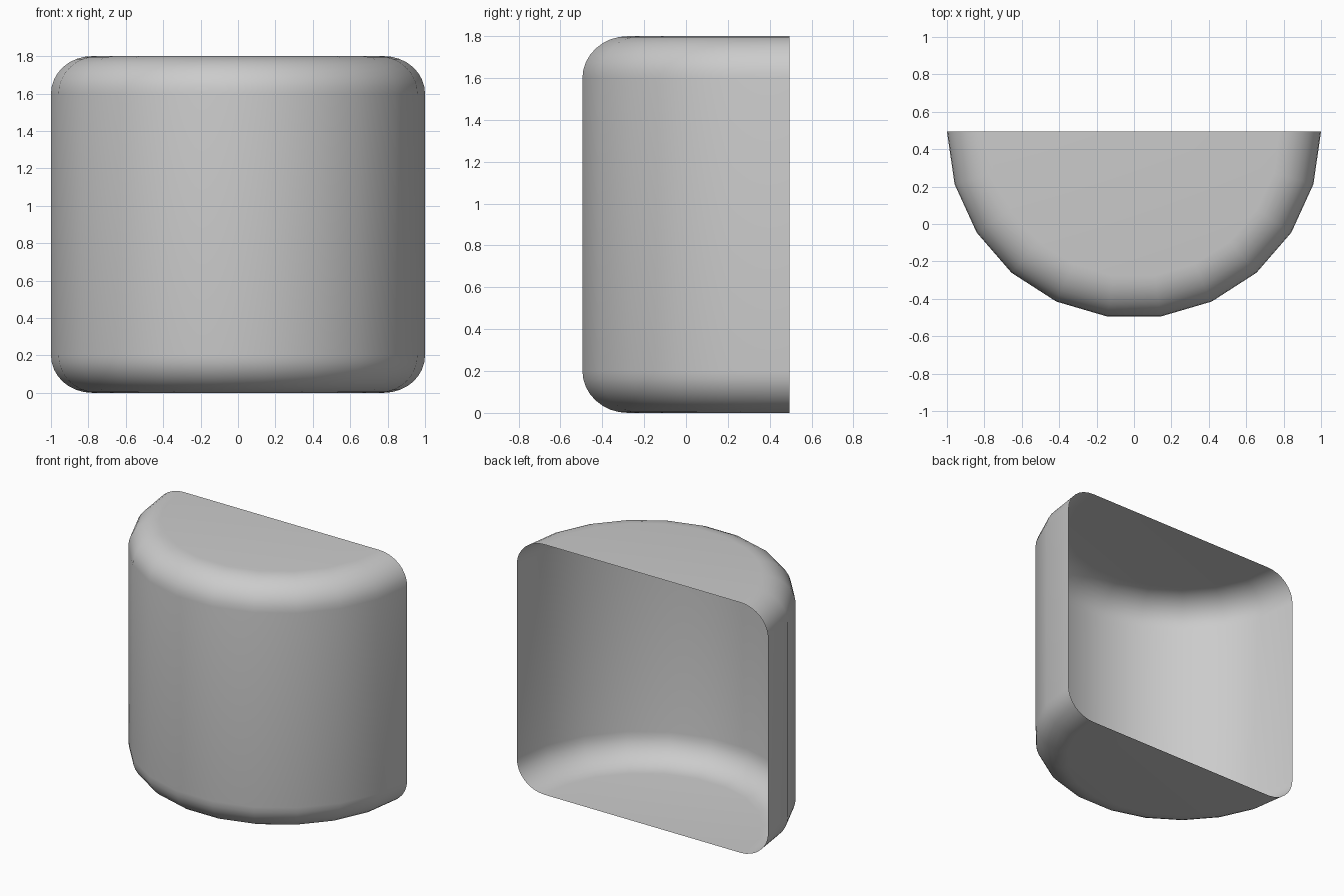
import bpy, bmesh
from math import sin, cos, pi

if "Cube" in bpy.data.objects:
    bpy.data.objects.remove(bpy.data.objects["Cube"])

RADIUS, HEIGHT = 1.0, 1.8
ROUND_R, ROUND_Z = 0.22, 0.20      # rim rounding, across and up
SIDES, ARC = 11, 8
AXIS_Y = 0.495

# Half profile (radius, height): bottom centre, rounded rims, top centre
lower = [(RADIUS - ROUND_R + ROUND_R * sin(pi / 2 * i / ARC),
          ROUND_Z - ROUND_Z * cos(pi / 2 * i / ARC)) for i in range(ARC + 1)]
upper = [(r, HEIGHT - z) for r, z in reversed(lower)]
profile = [(0, 0)] + lower + upper + [(0, HEIGHT)]

# Sweep the profile half a turn to get an open-backed half drum
bm = bmesh.new()
verts = [bm.verts.new((-r, AXIS_Y, z)) for r, z in profile]
edges = [bm.edges.new(pair) for pair in zip(verts, verts[1:])]
bmesh.ops.spin(bm, geom=verts + edges, cent=(0, AXIS_Y, 0), axis=(0, 0, 1),
               angle=pi, steps=SIDES)
bmesh.ops.remove_doubles(bm, verts=bm.verts, dist=1e-4)
bmesh.ops.recalc_face_normals(bm, faces=bm.faces)

# Make sure the normals face away from the axis
wall = max(bm.faces, key=lambda f: f.calc_area() * (abs(f.normal.z) < 0.1))
centre = wall.calc_center_median()
if wall.normal.x * centre.x + wall.normal.y * (centre.y - AXIS_Y) < 0:
    bmesh.ops.reverse_faces(bm, faces=bm.faces)

mesh = bpy.data.meshes.new("half_drum_shell")
bm.to_mesh(mesh)
bm.free()
shell = bpy.data.objects.new("half_drum_shell", mesh)
bpy.context.collection.objects.link(shell)
bpy.context.view_layer.objects.active = shell
shell.select_set(True)
bpy.ops.object.shade_smooth_by_angle()
